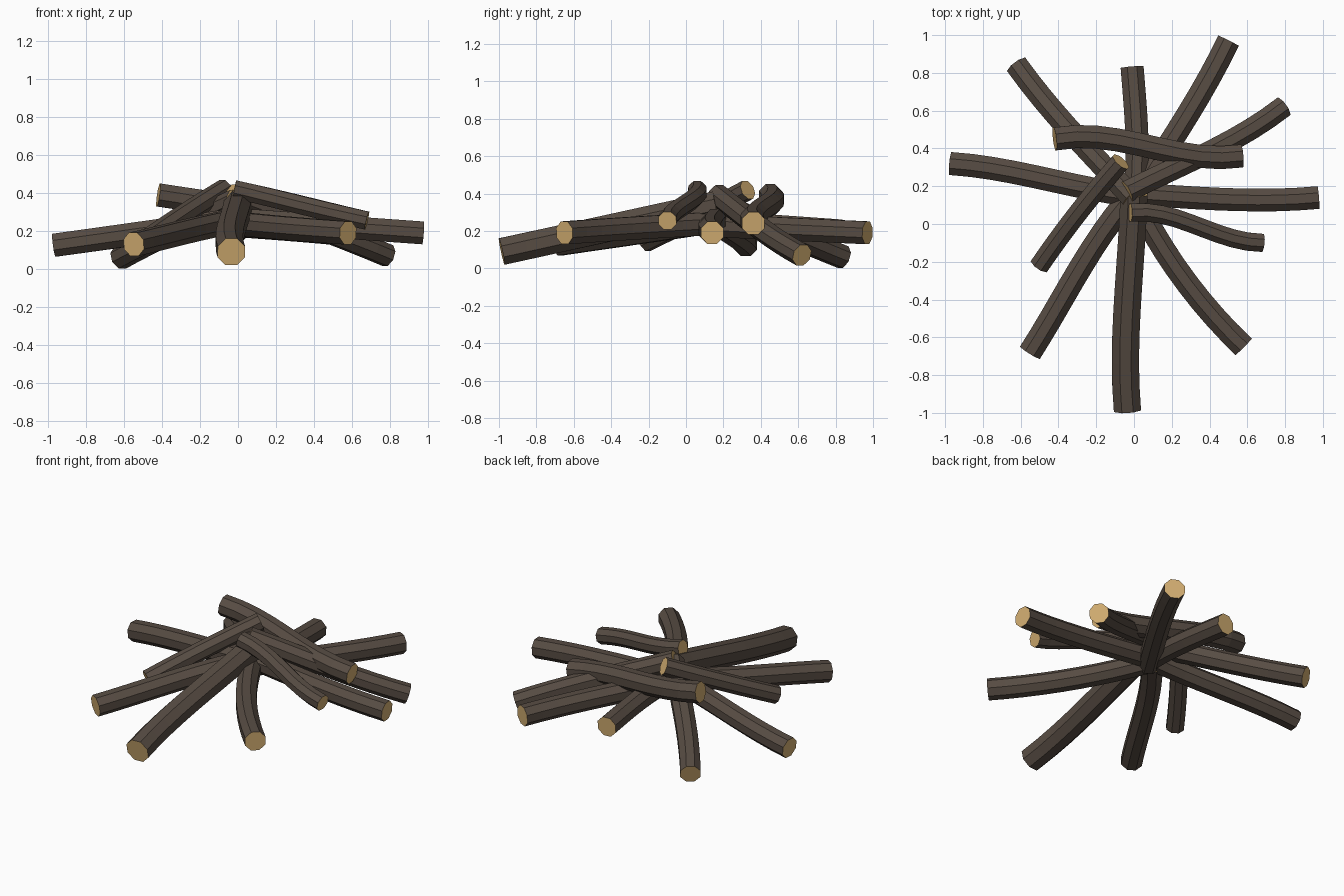
import bpy
import bmesh
import math
from mathutils import Vector

SIDES = 8
STEPS = 9

cube = bpy.data.objects.get("Cube")
if cube:
    bpy.data.objects.remove(cube, do_unlink=True)


def make_material(name, colour):
    mat = bpy.data.materials.new(name)
    mat.use_nodes = True
    mat.diffuse_color = colour
    mat.node_tree.nodes["Principled BSDF"].inputs["Base Color"].default_value = colour
    return mat


bark = make_material("dark_bark", (0.095, 0.072, 0.056, 1))
cut_wood = make_material("cut_wood", (0.66, 0.43, 0.17, 1))


def spline_point(points, t):
    """Smooth curve through four evenly spaced points, t from 0 to 1."""
    result = Vector()
    for i, point in enumerate(points):
        weight = 1.0
        for j in range(len(points)):
            if j != i:
                weight *= (t * 3 - j) / (i - j)
        result += point * weight
    return result


def make_log(name, outer, inner, radius, sway_outer, sway_inner):
    """Eight-sided bent log; each sway pushes a third of the length sideways."""
    start, end = Vector(outer), Vector(inner)
    chord = end - start
    side = Vector((-chord.y, chord.x, 0)).normalized()
    points = [start,
              start.lerp(end, 1 / 3) + side * sway_outer,
              start.lerp(end, 2 / 3) + side * sway_inner,
              end]
    path = [spline_point(points, i / STEPS) for i in range(STEPS + 1)]

    bm = bmesh.new()
    rings = []
    for i, centre in enumerate(path):
        tangent = (path[min(i + 1, STEPS)] - path[max(i - 1, 0)]).normalized()
        across = tangent.cross(Vector((0, 0, 1))).normalized()
        up = across.cross(tangent)
        ring = []
        for k in range(SIDES):
            angle = (k + 0.5) * math.tau / SIDES
            offset = across * math.cos(angle) + up * math.sin(angle)
            ring.append(bm.verts.new(centre + offset * radius))
        rings.append(ring)

    # Bark strips between neighbouring rings
    for ring, following in zip(rings, rings[1:]):
        for k in range(SIDES):
            n = (k + 1) % SIDES
            bm.faces.new((ring[k], ring[n], following[n], following[k]))

    # Pale sawn ends
    for cap in (rings[0], rings[-1]):
        bm.faces.new(cap).material_index = 1

    bmesh.ops.recalc_face_normals(bm, faces=bm.faces)
    mesh = bpy.data.meshes.new(name)
    bm.to_mesh(mesh)
    bm.free()
    mesh.materials.append(bark)
    mesh.materials.append(cut_wood)
    obj = bpy.data.objects.new(name, mesh)
    bpy.context.collection.objects.link(obj)
    return obj


# Lower logs, radiating from the hub
make_log("front_right_log", (-.55, -.68, .13), (-.03, .13, .25), .067, .01, .02)
make_log("front_log", (-.035, -.985, .09), (0, .16, .34), .078, .02, .01)
make_log("front_left_log", (.58, -.65, .19), (0, .15, .24), .066, .04, .04)
make_log("left_log", (.975, .14, .19), (0, .16, .26), .065, .02, .015)
make_log("back_left_log", (.79, .62, .07), (-.04, .17, .39), .062, .025, .015)
make_log("long_back_log", (.5, .97, .19), (0, .13, .23), .066, .015, .01)
make_log("back_log", (-.01, .83, .2), (0, .13, .25), .066, .015, .02)
make_log("back_right_log", (-.62, .84, .06), (-.01, .14, .36), .065, -.015, -.01)
make_log("right_log", (-.97, .32, .125), (0, .15, .26), .066, .012, 0)

# Upper logs, resting across the pile
make_log("top_back_log", (-.42, .45, .39), (.57, .36, .24), .066, .025, -.015)
make_log("top_right_log", (-.5, -.22, .14), (-.07, .33, .42), .056, .01, .01)
make_log("top_left_log", (.68, -.1, .255), (-.02, .06, .42), .052, .005, -.025)
